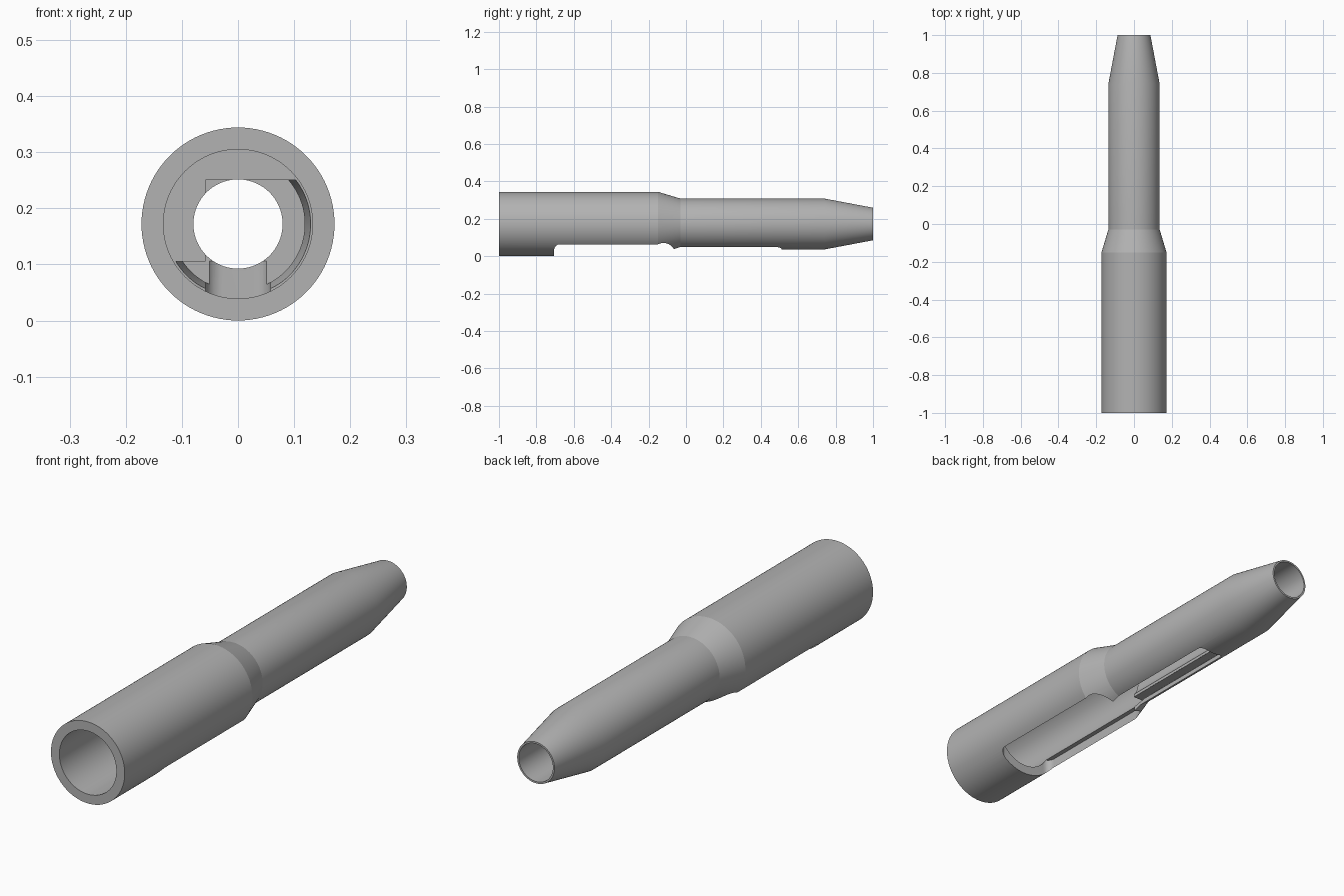
import bpy, bmesh, math

if "Cube" in bpy.data.objects:
    bpy.data.objects.remove(bpy.data.objects["Cube"])

AXIS_Z = 0.172
SEG = 96

grey = bpy.data.materials.new("metal grey")
grey.diffuse_color = (0.45, 0.45, 0.45, 1)
grey.use_nodes = True
grey.node_tree.nodes["Principled BSDF"].inputs["Base Color"].default_value = grey.diffuse_color


def loft(name, rings):
    """Closed solid through rings that share the same point count."""
    bm = bmesh.new()
    loops = [[bm.verts.new(p) for p in ring] for ring in rings]
    n = len(loops[0])
    for a, b in zip(loops, loops[1:]):
        for i in range(n):
            j = (i + 1) % n
            bm.faces.new((a[i], a[j], b[j], b[i]))
    bm.faces.new(loops[0])
    bm.faces.new(loops[-1])
    bmesh.ops.recalc_face_normals(bm, faces=bm.faces)
    mesh = bpy.data.meshes.new(name)
    bm.to_mesh(mesh)
    bm.free()
    mesh.materials.append(grey)
    obj = bpy.data.objects.new(name, mesh)
    bpy.context.collection.objects.link(obj)
    return obj


def turned(name, profile):
    """Round solid along y from (y, radius) pairs."""
    return loft(name, [[(r * math.cos(2 * math.pi * i / SEG), y,
                         AXIS_Z + r * math.sin(2 * math.pi * i / SEG))
                        for i in range(SEG)] for y, r in profile])


def pocket_ring(y, r):
    """Round section with a flat top and a solid block on the left."""
    top, left, low = 0.078, -0.058, -0.067
    a0 = math.asin(top / r)
    a1 = -math.pi - math.asin(low / r)
    pts = []
    for i in range(49):
        a = a0 + (a1 - a0) * i / 48
        pts.append((r * math.cos(a), y, AXIS_Z + r * math.sin(a)))
    return pts + [(left, y, AXIS_Z + low), (left, y, AXIS_Z + top)]


def slot(name, half, y0, y1, r0, r1, top):
    """Upright slot cutter with rounded plan corners."""
    side = []
    for cy, rad, start in ((y0 + r0, r0, -90), (y1 - r1, r1, 0)):
        for i in range(9):
            a = math.radians(start + i * 90 / 8)
            side.append((half - rad + rad * math.cos(a), cy + rad * math.sin(a)))
    plan = side + [(-x, y) for x, y in reversed(side)]
    return loft(name, [[(x, y, z) for x, y in plan] for z in (-0.1, top)])


# Stepped and tapered outer body
body = turned("tapered_sleeve", [(-1, 0.172), (-0.15, 0.172), (-0.03, 0.136),
                                 (0.74, 0.136), (1, 0.087)])

# Bores, inner pocket and underside slots
cutters = [
    turned("front_bore", [(-1.1, 0.133), (-0.07, 0.133)]),
    turned("through_bore", [(-1.2, 0.0795), (1.1, 0.0795)]),
    loft("inner_pocket", [pocket_ring(-0.09, 0.1325), pocket_ring(0.0, 0.119),
                          pocket_ring(0.5, 0.119)]),
    slot("wide_slot", 0.1335, -0.705, -0.065, 0.03, 0.085, 0.104),
    slot("narrow_slot", 0.0582, -0.2, 0.51, 0.02, 0.03, 0.106),
]
for c in cutters:
    c.hide_render = True
    mod = body.modifiers.new(c.name, 'BOOLEAN')
    mod.operation = 'DIFFERENCE'
    mod.solver = 'EXACT'
    mod.object = c

# Bake the cuts and remove the helpers
deps = bpy.context.evaluated_depsgraph_get()
baked = bpy.data.meshes.new_from_object(body.evaluated_get(deps))
body.modifiers.clear()
body.data = baked
for c in cutters:
    bpy.data.objects.remove(c)

bpy.context.view_layer.objects.active = body
body.select_set(True)
bpy.ops.object.shade_smooth_by_angle(angle=math.radians(12))
